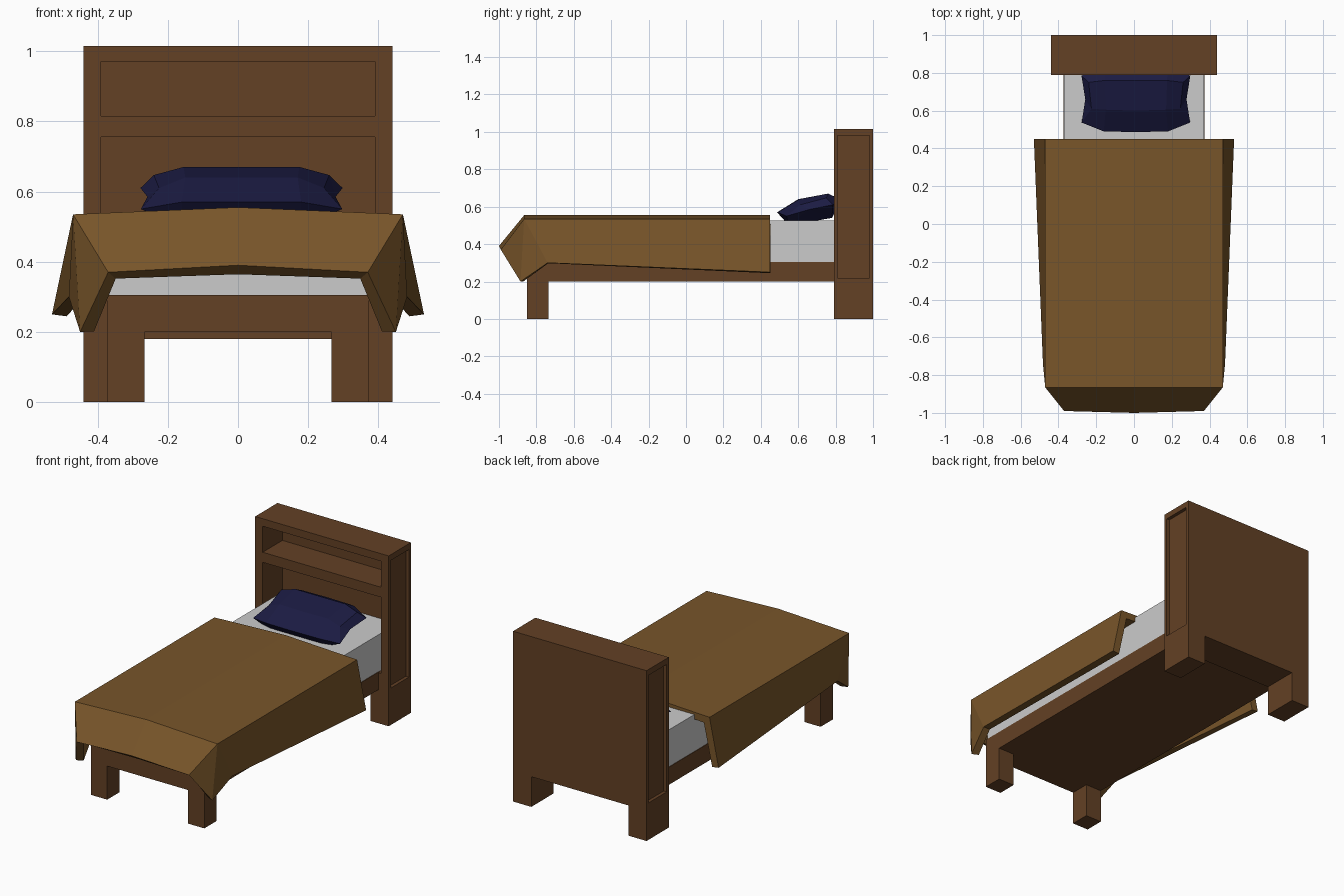
import bpy, bmesh
from mathutils import Matrix, Vector

if "Cube" in bpy.data.objects:
    bpy.data.objects.remove(bpy.data.objects["Cube"])


def material(name, rgb):
    m = bpy.data.materials.new(name)
    m.diffuse_color = (*rgb, 1)
    m.use_nodes = True
    m.node_tree.nodes["Principled BSDF"].inputs["Base Color"].default_value = m.diffuse_color
    return m


wood = material("wood", (0.125, 0.052, 0.018))
cloth = material("blanket_cloth", (0.19, 0.092, 0.023))
navy = material("pillow_cloth", (0.011, 0.011, 0.055))


def finish(name, bm, mat=None):
    bmesh.ops.recalc_face_normals(bm, faces=bm.faces)
    me = bpy.data.meshes.new(name)
    bm.to_mesh(me)
    bm.free()
    ob = bpy.data.objects.new(name, me)
    bpy.context.collection.objects.link(ob)
    if mat:
        me.materials.append(mat)
    return ob


def boxes(name, spans, mat=None):
    """One object holding boxes given as (x0, x1, y0, y1, z0, z1)."""
    bm = bmesh.new()
    for x0, x1, y0, y1, z0, z1 in spans:
        mid = Vector((x0 + x1, y0 + y1, z0 + z1)) / 2
        size = Matrix.Diagonal((x1 - x0, y1 - y0, z1 - z0, 1))
        bmesh.ops.create_cube(bm, size=1, matrix=Matrix.Translation(mid) @ size)
    return finish(name, bm, mat)


def mirrored(name, verts, faces, mat):
    """Right half of a cloth part, mirrored across x = 0."""
    bm = bmesh.new()
    vs = [bm.verts.new(v) for v in verts]
    for f in faces:
        bm.faces.new([vs[i] for i in f])
    geom = bm.verts[:] + bm.edges[:] + bm.faces[:]
    bmesh.ops.mirror(bm, geom=geom, axis='X', merge_dist=0.001)
    bmesh.ops.remove_doubles(bm, verts=bm.verts, dist=0.001)
    return finish(name, bm, mat)


# Headboard with two shelf niches, side panels and a gap between its legs
headboard = boxes("headboard", [(-0.44, 0.44, 0.79, 1.0, 0, 1.015)], wood)
cutter = boxes("headboard_cutter", [
    (-0.39, 0.39, 0.7, 0.975, 0.815, 0.97),
    (-0.39, 0.39, 0.7, 0.975, 0.30, 0.755),
    (-0.32, 0.32, 0.7, 1.1, -0.1, 0.18),
    (0.42, 0.5, 0.81, 0.98, 0.22, 0.98),
    (-0.5, -0.42, 0.81, 0.98, 0.22, 0.98)])
cutter.hide_render = True
cutter.hide_viewport = True
cut = headboard.modifiers.new("niches", 'BOOLEAN')
cut.operation = 'DIFFERENCE'
cut.solver = 'EXACT'
cut.object = cutter

# Bed base and front legs
boxes("bed_frame", [(-0.373, 0.373, -0.85, 0.80, 0.20, 0.305)], wood)
for side, x in (("left", -0.32), ("right", 0.32)):
    boxes(f"front_leg_{side}", [(x - 0.053, x + 0.053, -0.85, -0.735, 0, 0.21)], wood)

# Mattress runs into the lower niche
boxes("mattress", [(-0.37, 0.37, -0.84, 0.97, 0.303, 0.525)])

# Blanket: flat top, flared sides, sloping foot and drooping corners
blanket = mirrored("blanket", [
    (0, 0.45, 0.555), (0.47, 0.45, 0.535), (0.53, 0.45, 0.25),
    (0, -0.865, 0.555), (0.47, -0.865, 0.535), (0.482, -0.74, 0.30),
    (0, -1.0, 0.39), (0.37, -0.99, 0.37), (0.45, -0.885, 0.20)],
    [(0, 3, 4, 1), (1, 4, 5, 2), (3, 6, 7, 4), (4, 8, 5), (4, 7, 8)], cloth)
# Make the open sheet face upward before thickening inward
if max(blanket.data.polygons, key=lambda p: p.area).normal.z < 0:
    blanket.data.flip_normals()
thick = blanket.modifiers.new("thickness", 'SOLIDIFY')
thick.thickness = 0.042
thick.offset = -1
thick.use_even_offset = True

# Pillow: seam outline, raised top, sunken underside
pillow = mirrored("pillow", [
    (0, 0.487, 0.57), (0.17, 0.49, 0.57), (0.287, 0.537, 0.55), (0.268, 0.66, 0.585),
    (0.288, 0.785, 0.61), (0.17, 0.83, 0.635), (0, 0.835, 0.635),
    (0, 0.60, 0.64), (0.16, 0.605, 0.64), (0.235, 0.61, 0.61),
    (0.25, 0.75, 0.647), (0.165, 0.76, 0.67), (0, 0.76, 0.67),
    (0, 0.55, 0.50), (0.17, 0.55, 0.50), (0.17, 0.78, 0.54), (0, 0.78, 0.54)],
    [(0, 1, 8, 7), (1, 2, 9, 8), (2, 3, 9), (3, 10, 9), (3, 4, 10), (4, 5, 11, 10),
     (5, 6, 12, 11), (7, 8, 11, 12), (8, 9, 10, 11),
     (0, 13, 14, 1), (1, 14, 2), (2, 14, 3), (3, 14, 15), (3, 15, 4), (4, 15, 5),
     (5, 15, 16, 6), (13, 16, 15, 14)], navy)
pillow.location.x = 0.01
